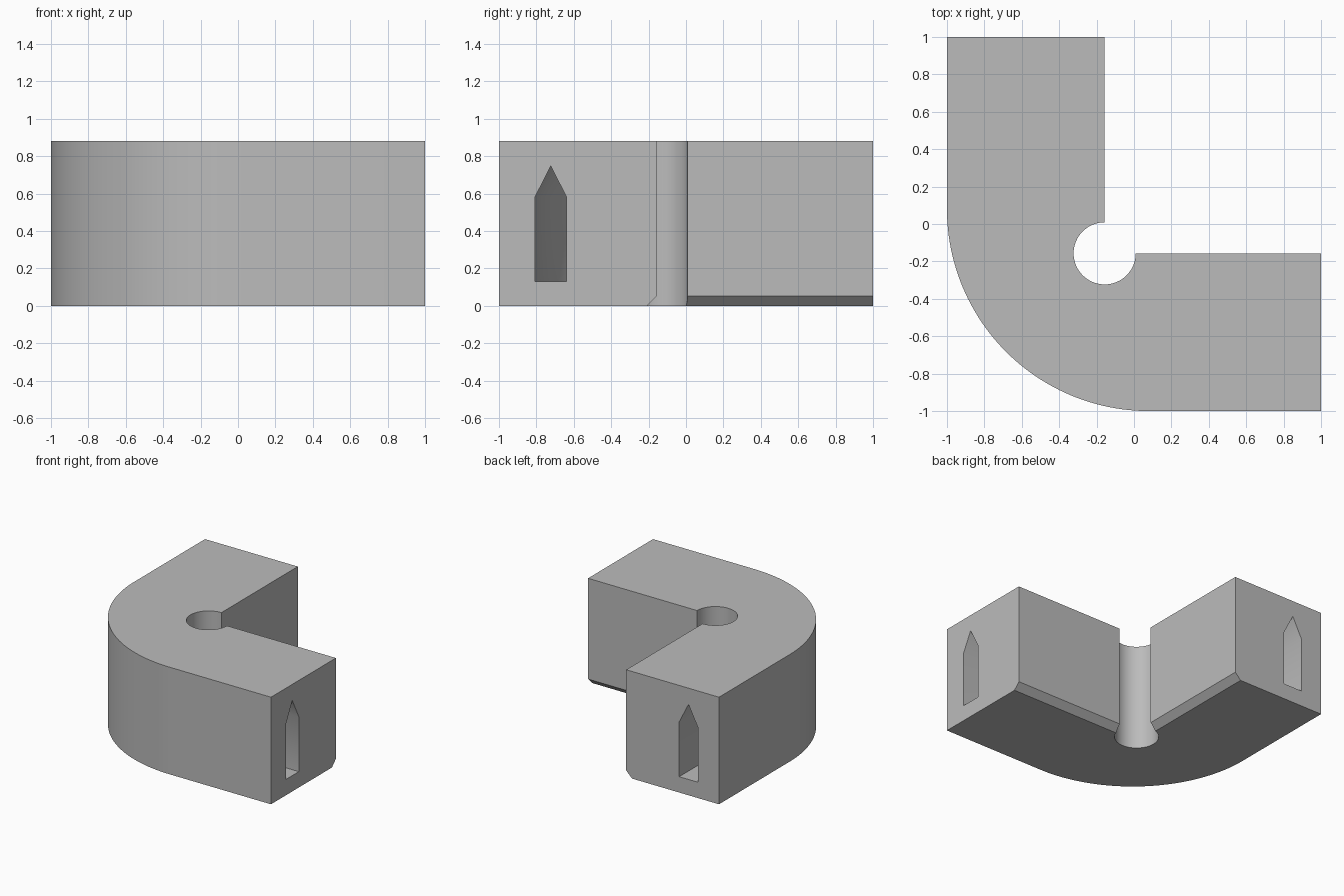
import bpy
import bmesh
from math import sin, cos, pi, radians

cube = bpy.data.objects.get("Cube")
if cube:
    bpy.data.objects.remove(cube, do_unlink=True)

HEIGHT = 0.88
BEND = 0.08       # x and y of the bend centre
INNER = -0.157    # inner faces of both arms
CHAMFER = 0.052

grey = bpy.data.materials.new("plain grey")
grey.use_nodes = True
colour = (0.5, 0.5, 0.5, 1)
grey.diffuse_color = colour
grey.node_tree.nodes["Principled BSDF"].inputs["Base Color"].default_value = colour


def loft(name, rings, closed_caps=True):
    """Skin a list of equal-length rings of points into a closed solid."""
    bm = bmesh.new()
    loops = [[bm.verts.new(p) for p in ring] for ring in rings]
    n = len(loops[0])
    for a, b in zip(loops, loops[1:]):
        for i in range(n):
            j = (i + 1) % n
            bm.faces.new((a[i], a[j], b[j], b[i]))
    bm.faces.new(loops[0])
    bm.faces.new(loops[-1])
    bmesh.ops.recalc_face_normals(bm, faces=bm.faces)
    mesh = bpy.data.meshes.new(name)
    bm.to_mesh(mesh)
    bm.free()
    mesh.materials.append(grey)
    obj = bpy.data.objects.new(name, mesh)
    bpy.context.collection.objects.link(obj)
    return obj


def prism(name, outline, low, high):
    return loft(name, [[(x, y, z) for x, y in outline] for z in (low, high)])


# Block with one large rounded corner
radius = 1 + BEND
steps = 48
arc = [(BEND + radius * cos(pi + pi / 2 * i / steps),
        BEND + radius * sin(pi + pi / 2 * i / steps)) for i in range(steps + 1)]
body = prism("curved_block", arc + [(1, -1), (1, 1), (-1, 1)], 0, HEIGHT)

# Square notch between the arms, flared at the bottom to chamfer the edges
notch_rings = []
for z, grow in ((-CHAMFER, 2 * CHAMFER), (CHAMFER, 0), (1, 0)):
    a = INNER - grow
    notch_rings.append([(a, a, z), (1.3, a, z), (1.3, 1.3, z), (a, 1.3, z)])
notch = loft("notch_cutter", notch_rings)

# Round relief hole at the inside corner
hole_outline = [(INNER + 0.166 * cos(2 * pi * i / 64),
                 INNER + 0.166 * sin(2 * pi * i / 64)) for i in range(64)]
hole = prism("hole_cutter", hole_outline, -0.2, 1.2)

# Pointed tunnel following the bend from one end face to the other
section = [(-0.808, 0.13), (-0.638, 0.13), (-0.638, 0.58),
           (-0.723, 0.747), (-0.808, 0.58)]
tunnel_rings = [[(u, 1.2, z) for u, z in section]]
for i in range(steps + 1):
    t = pi + pi / 2 * i / steps
    tunnel_rings.append([(BEND + (BEND - u) * cos(t),
                          BEND + (BEND - u) * sin(t), z) for u, z in section])
tunnel_rings.append([(1.2, u, z) for u, z in section])
tunnel = loft("tunnel_cutter", tunnel_rings)

# Cut everything out of the block
bpy.ops.object.select_all(action='DESELECT')
bpy.context.view_layer.objects.active = body
body.select_set(True)
for cutter in (notch, hole, tunnel):
    cutter.hide_render = True
    cut = body.modifiers.new(cutter.name, 'BOOLEAN')
    cut.operation = 'DIFFERENCE'
    cut.solver = 'EXACT'
    cut.object = cutter
    bpy.ops.object.modifier_apply(modifier=cut.name)
    bpy.data.objects.remove(cutter, do_unlink=True)

bpy.ops.object.shade_smooth_by_angle(angle=radians(30))
